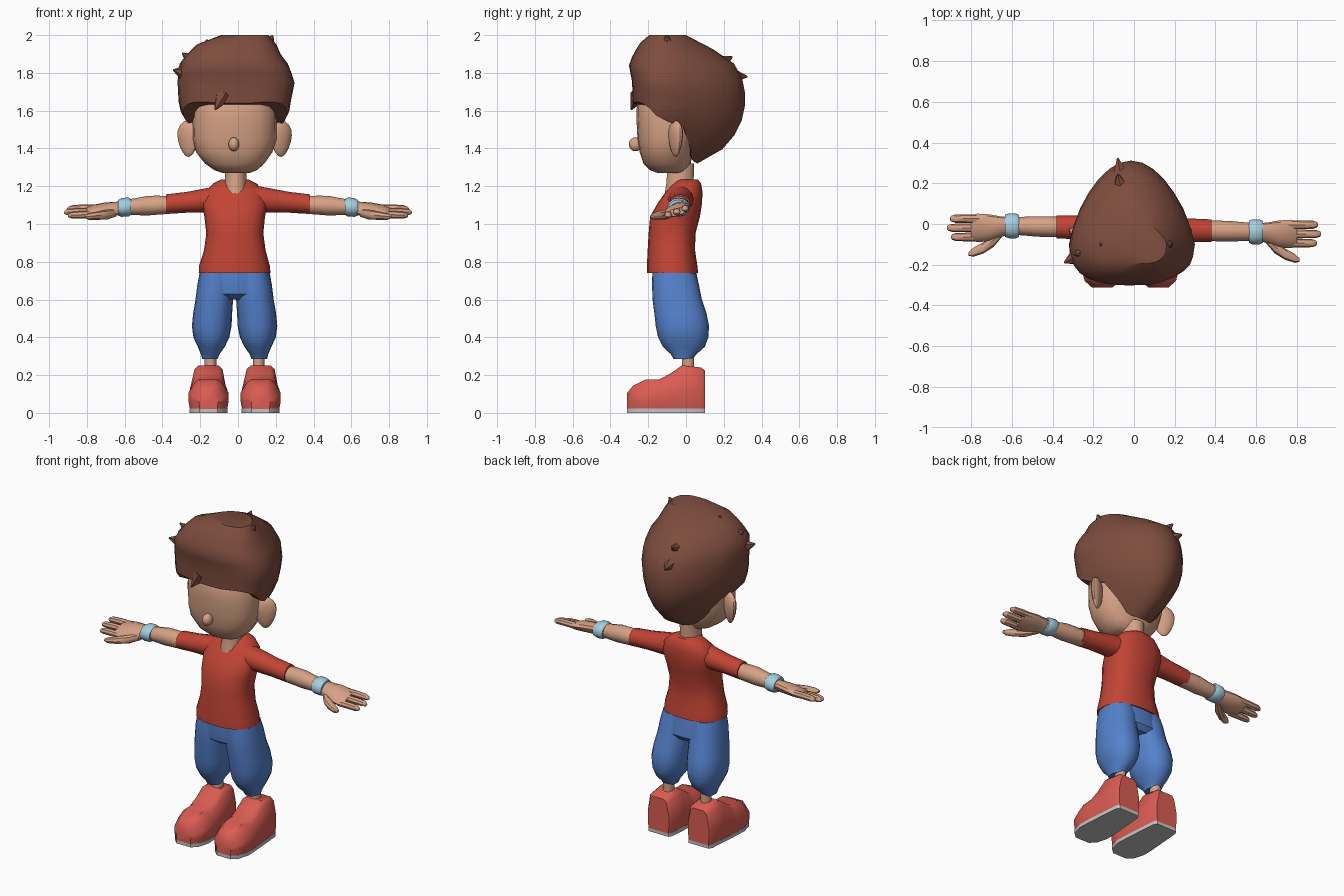
import bpy, bmesh, math
from mathutils import Vector, Matrix

if "Cube" in bpy.data.objects:
    bpy.data.objects.remove(bpy.data.objects["Cube"])

C = -0.018  # body centre line in x


def mat(name, r, g, b):
    m = bpy.data.materials.new(name)
    m.diffuse_color = (r, g, b, 1)
    m.use_nodes = True
    m.node_tree.nodes["Principled BSDF"].inputs["Base Color"].default_value = m.diffuse_color
    return m


SKIN = mat("skin", 0.68, 0.36, 0.235)
HAIR = mat("hair_brown", 0.205, 0.073, 0.048)
RED = mat("shirt_red", 0.54, 0.058, 0.035)
BLUE = mat("trouser_blue", 0.09, 0.22, 0.60)
CORAL = mat("shoe_coral", 0.70, 0.108, 0.085)
GREY = mat("sole_grey", 0.55, 0.55, 0.55)
BAND = mat("wristband_blue", 0.38, 0.62, 0.75)


def finish(bm, name, m, angle=40):
    bmesh.ops.recalc_face_normals(bm, faces=bm.faces)
    me = bpy.data.meshes.new(name)
    bm.to_mesh(me)
    bm.free()
    me.materials.append(m)
    ob = bpy.data.objects.new(name, me)
    bpy.context.collection.objects.link(ob)
    bpy.ops.object.select_all(action='DESELECT')
    ob.select_set(True)
    bpy.context.view_layer.objects.active = ob
    bpy.ops.object.shade_smooth_by_angle(angle=math.radians(angle))
    return ob


def add_loft(bm, rings):
    vs = [[bm.verts.new(p) for p in r] for r in rings]
    n = len(vs[0])
    for a, b in zip(vs, vs[1:]):
        for i in range(n):
            bm.faces.new((a[i], a[(i + 1) % n], b[(i + 1) % n], b[i]))
    bm.faces.new(vs[0])
    bm.faces.new(vs[-1])


def loft(name, rings, m, angle=40):
    bm = bmesh.new()
    add_loft(bm, rings)
    return finish(bm, name, m, angle)


def power(v, e):
    return math.copysign(abs(v) ** e, v)


def zring(z, x0, x1, y0, y1, e=0.85, n=20):
    """Horizontal rounded ring between the given x and y limits."""
    pts = []
    for i in range(n):
        a = 2 * math.pi * i / n
        pts.append(((x0 + x1) / 2 + (x1 - x0) / 2 * power(math.cos(a), e),
                    (y0 + y1) / 2 + (y1 - y0) / 2 * power(math.sin(a), e), z))
    return pts


def xring(x, y, z, ry, rz, tilt=0, n=12):
    """Ring across an arm or finger, optionally tilted front to back."""
    pts = []
    for i in range(n):
        a = 2 * math.pi * i / n
        dy = ry * math.cos(a)
        pts.append((x, y + dy, z + rz * math.sin(a) + tilt * dy))
    return pts


def ball(name, loc, scale, m, rot=0):
    bm = bmesh.new()
    bmesh.ops.create_uvsphere(bm, u_segments=14, v_segments=9, radius=1)
    bm.transform(Matrix.Translation(loc) @ Matrix.Rotation(rot, 4, 'Z')
                 @ Matrix.Diagonal((*scale, 1)))
    return finish(bm, name, m)


def lerp(table, t):
    """Interpolate rows of (key, value...) at t."""
    t = min(max(t, table[0][0]), table[-1][0])
    for a, b in zip(table, table[1:]):
        if t <= b[0]:
            k = (t - a[0]) / (b[0] - a[0])
            return [p + (q - p) * k for p, q in zip(a[1:], b[1:])]


# Head, neck and nose
loft("head", [zring(*r) for r in (
    (1.27, -.08, .06, -.15, -.02), (1.285, -.125, .1, -.19, .0),
    (1.32, -.175, .14, -.225, .025), (1.38, -.222, .182, -.245, .035),
    (1.45, -.238, .203, -.257, .06), (1.55, -.24, .205, -.262, .08),
    (1.65, -.235, .2, -.26, .1), (1.75, -.18, .15, -.2, .06))], SKIN)
loft("neck", [zring(*r, 1, 14) for r in (
    (1.16, -.08, .052, -.115, .04), (1.22, -.07, .045, -.105, .042),
    (1.32, -.07, .045, -.1, .045))], SKIN)
ball("nose", (-.022, -.267, 1.422), (.029, .036, .037), SKIN)

# Ears: cupped discs, narrower at the lobe
for s, side in ((-1, "left"), (1, "right")):
    ear = ball(side + "_ear", (0, 0, 0), (.078, .034, .097), SKIN, s * .5)
    for v in ear.data.vertices:
        k = 0.8 + 2.2 * min(v.co.z, .05) if v.co.z < .09 else .95
        v.co.x *= k
        v.co.y *= k
        v.co += Vector((C + s * .245, -.055, 1.452))

# Hair: shell between a wandering hairline and the flat crown
SHAPE = [  # z, left, right, front, back
    (1.32, -.12, .10, -.2, .06), (1.40, -.18, .15, -.23, .2),
    (1.50, -.242, .22, -.265, .28), (1.58, -.30, .268, -.28, .305),
    (1.65, -.315, .28, -.282, .315), (1.75, -.32, .30, -.285, .308),
    (1.84, -.315, .27, -.302, .265), (1.90, -.27, .225, -.28, .19),
    (1.97, -.20, .195, -.235, .06), (2.0, -.09, .16, -.195, .0)]
HAIRLINE = [(-1, 1.64), (-.85, 1.65), (-.5, 1.63), (-.2, 1.57), (.1, 1.53),
            (.32, 1.50), (.46, 1.37), (.7, 1.335), (1, 1.32)]
N, ROWS, YC = 28, 9, -.1
rings = []
for j in range(ROWS + 1):
    ring = []
    for i in range(N):
        a = 2 * math.pi * i / N
        c, s = math.cos(a), math.sin(a)
        zb = lerp(HAIRLINE, s)[0]
        z = zb + (2.0 - zb) * j / ROWS
        xl, xr, yf, yb = lerp(SHAPE, z)
        e = .75 if s < 0 else 1
        mid, hw = (xl + xr) / 2, (xr - xl) / 2
        x = mid + hw * power(c, e) * (1 - .2 * max(0, s))
        y = YC + (yb - YC) * s if s > 0 else YC + (YC - yf) * power(s, e)
        ring.append((x, y, z))
    rings.append(ring)
bm = bmesh.new()
vs = [[bm.verts.new(p) for p in r] for r in rings]
under = bm.verts.new((C, -.06, 1.56))
for i in range(N):
    k = (i + 1) % N
    bm.faces.new((under, vs[0][i], vs[0][k]))
    for a, b in zip(vs, vs[1:]):
        bm.faces.new((a[i], a[k], b[k], b[i]))
bm.faces.new(vs[-1])
finish(bm, "hair", HAIR, 35)

# Loose tufts sticking out of the hair: base, tip, radius
TUFTS = [((-.22, -.13, 1.78), (-.343, -.19, 1.815), .09),
         ((-.2, -.12, 1.83), (-.295, -.15, 1.905), .07),
         ((-.1, -.1, 1.9), (-.17, -.1, 1.975), .07),
         ((.12, -.1, 1.88), (.185, -.1, 2.0), .09),
         ((-.06, .2, 1.79), (-.08, .325, 1.78), .06),
         ((-.05, .12, 1.82), (-.08, .245, 1.885), .08),
         ((-.08, -.25, 1.68), (-.12, -.29, 1.605), .05)]
for i, (base, tip, r) in enumerate(TUFTS):
    base, tip = Vector(base), Vector(tip)
    d = tip - base
    bm = bmesh.new()
    bmesh.ops.create_cone(bm, cap_ends=True, segments=6, radius1=r, radius2=0.004, depth=d.length)
    bm.transform(Matrix.Translation((base + tip) / 2) @ d.to_track_quat('Z', 'Y').to_matrix().to_4x4())
    finish(bm, "hair_tuft_%d" % (i + 1), HAIR)

# Shirt body
loft("shirt", [zring(*r) for r in (
    (.74, -.208, .172, -.207, .064), (.78, -.206, .168, -.207, .06),
    (.86, -.18, .146, -.203, .048), (.95, -.168, .134, -.198, .05),
    (1.04, -.178, .143, -.19, .074), (1.11, -.192, .157, -.15, .085),
    (1.17, -.175, .14, -.108, .087), (1.215, -.13, .098, -.07, .08),
    (1.236, -.09, .055, -.05, .062))], RED)

# Arms, hands and wristbands
for s, side in ((-1, "left"), (1, "right")):
    def arm(name, rows, m, dy=0, tilt=0, n=12):
        rr = [xring(s * x, -.024 - .025 * s * min(x, .6) + y + dy, z, ry, rz, tilt, n)
              for x, y, z, ry, rz in rows]
        loft(side + "_" + name, rr, m)

    arm("sleeve", [(.08, 0, 1.135, .07, .07), (.17, 0, 1.125, .065, .064),
                   (.27, 0, 1.115, .058, .055), (.38, 0, 1.105, .056, .052)], RED)
    arm("forearm", [(.36, 0, 1.1, .05, .046), (.42, 0, 1.1, .051, .05),
                    (.48, 0, 1.097, .05, .052), (.54, 0, 1.092, .046, .045),
                    (.62, 0, 1.088, .042, .036)], SKIN)
    arm("wristband", [(.566, 0, 1.09, .054, .042), (.58, 0, 1.09, .061, .05),
                      (.615, 0, 1.088, .061, .05), (.634, 0, 1.086, .054, .042)], BAND)
    arm("palm", [(.61, 0, 1.085, .042, .034), (.66, -.005, 1.08, .052, .035),
                 (.71, -.01, 1.075, .066, .034), (.77, -.01, 1.068, .07, .028),
                 (.80, -.01, 1.064, .062, .02)], SKIN, 0, .25)
    for k, tip in ((1, .905), (0, .92), (-1, .9)):
        z = 1.066 + .017 * k
        arm("finger_%d" % (k + 2), [
            (.76, 0, z, .022, .02), (.83, 0, z, .021, .02),
            (tip - .025, 0, z - .002, .02, .018),
            (tip - .007, 0, z - .004, .014, .012), (tip, 0, z - .005, .005, .005)],
            SKIN, -.01 + .045 * k, 0, 8)
    arm("thumb", [(.645, -.03, 1.06, .02, .02), (.69, -.07, 1.05, .034, .026),
                  (.74, -.108, 1.045, .028, .023), (.79, -.13, 1.04, .022, .018),
                  (.812, -.138, 1.04, .009, .008)], SKIN, 0, 0, 8)

# Trousers: hips plus two baggy legs
loft("trouser_hips", [zring(*r) for r in (
    (.60, -.16, .125, -.13, .05), (.63, -.215, .18, -.172, .074),
    (.69, -.213, .177, -.18, .065), (.76, -.2, .165, -.177, .052))], BLUE)
LEG = [(.285, .09, .172, -.065, .035), (.31, .08, .178, -.08, .055),
       (.35, .052, .195, -.122, .1), (.40, .028, .218, -.148, .118),
       (.46, .016, .226, -.16, .122), (.53, .013, .219, -.168, .108),
       (.60, .008, .207, -.177, .084), (.68, .0, .197, -.18, .068),
       (.74, .0, .184, -.177, .052)]
# Shoe sections: y, half width, top height, top half width
SHOE = [(.1, .072, .225, .055), (.08, .085, .24, .07), (-.02, .094, .252, .074),
        (-.085, .099, .207, .075), (-.14, .103, .178, .078), (-.21, .106, .178, .074),
        (-.28, .086, .145, .055), (-.312, .05, .105, .03)]
for s, side in ((-1, "left"), (1, "right")):
    loft(side + "_trouser_leg", [zring(z, C + s * a, C + s * b, y0, y1, .9)
                                 for z, a, b, y0, y1 in LEG], BLUE)
    cx = C + s * .128
    loft(side + "_ankle", [zring(z, cx - .031, cx + .031, -.022, .045, 1, 10)
                           for z in (.2, .32)], SKIN)
    cx = C + s * .138
    sections = []
    for y, w, top, tw in SHOE:
        half = [(w * .93, .02), (w, .06), (w, min(.125, top * .6)), (tw, top - .02), (tw * .7, top)]
        sections.append([(cx + x, y, z) for x, z in half]
                        + [(cx - x, y, z) for x, z in reversed(half)])
    loft(side + "_shoe", sections, CORAL)
    outline = [(cx + w * .95, y) for y, w, _, _ in SHOE]
    outline += [(cx - w * .95, y) for y, w, _, _ in reversed(SHOE)]
    loft(side + "_shoe_sole", [[(x, y, z) for x, y in outline] for z in (0, .022)], GREY)
